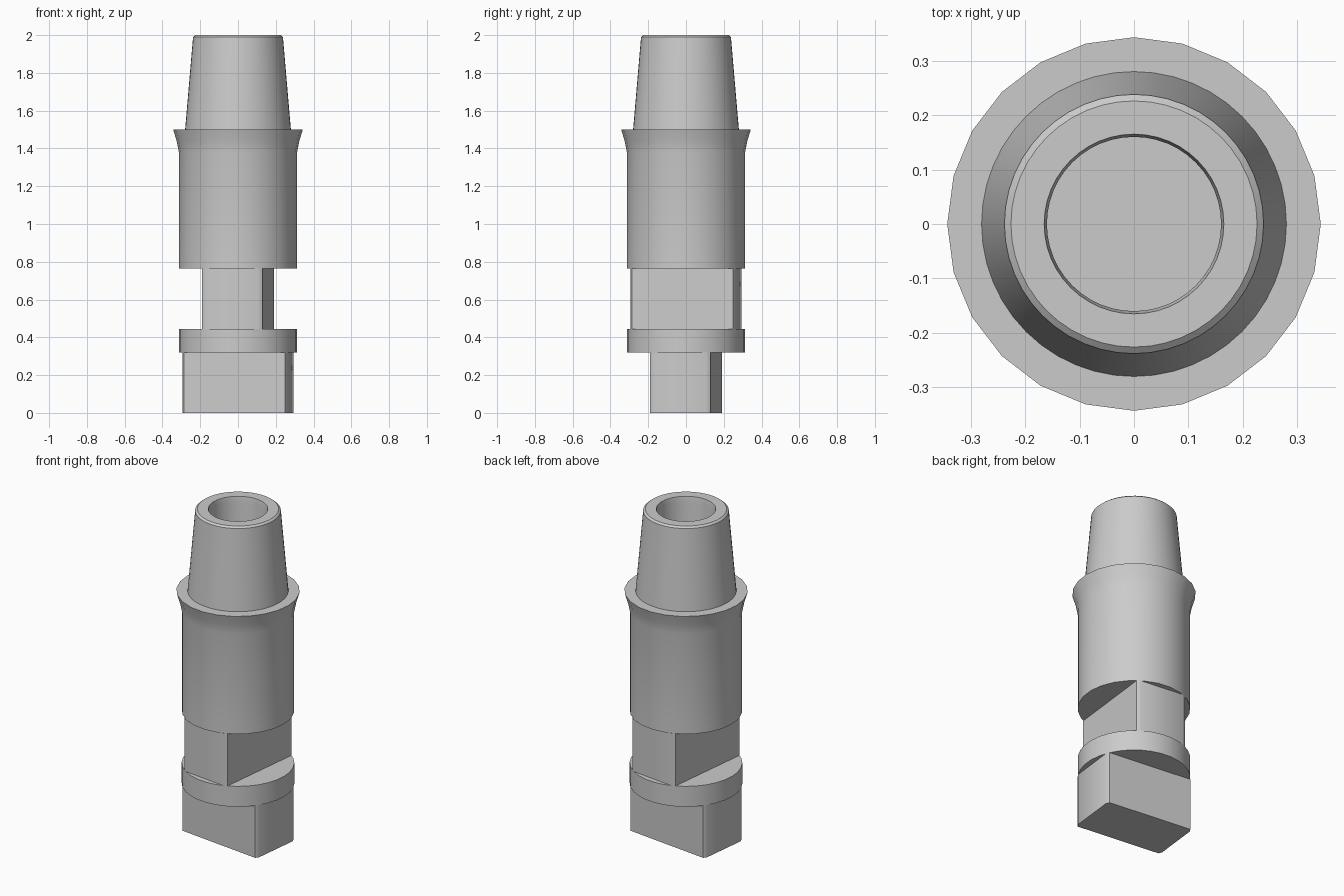
import bpy, bmesh, math

cube = bpy.data.objects.get("Cube")
if cube:
    bpy.data.objects.remove(cube, do_unlink=True)

RADIUS = 0.313          # main shaft radius
TWIST = math.radians(-6.5)

grey = bpy.data.materials.new("machined_grey")
grey.use_nodes = True
colour = (0.6, 0.6, 0.6, 1)
grey.diffuse_color = colour
grey.node_tree.nodes["Principled BSDF"].inputs["Base Color"].default_value = colour


def finish(name, bm):
    bmesh.ops.recalc_face_normals(bm, faces=bm.faces)
    mesh = bpy.data.meshes.new(name)
    bm.to_mesh(mesh)
    bm.free()
    mesh.materials.append(grey)
    obj = bpy.data.objects.new(name, mesh)
    bpy.context.collection.objects.link(obj)
    bpy.ops.object.select_all(action='DESELECT')
    obj.select_set(True)
    bpy.context.view_layer.objects.active = obj
    bpy.ops.object.shade_smooth_by_angle(angle=math.radians(30))
    return obj


def lathe(name, profile, sides):
    """Spin a (radius, height) profile around the z axis."""
    bm = bmesh.new()
    verts = [bm.verts.new((r, 0, z)) for r, z in profile]
    edges = [bm.edges.new(pair) for pair in zip(verts, verts[1:])]
    bmesh.ops.spin(bm, geom=verts + edges, cent=(0, 0, 0), axis=(0, 0, 1),
                   angle=math.tau, steps=sides, use_merge=True)
    bmesh.ops.remove_doubles(bm, verts=bm.verts, dist=1e-5)
    return finish(name, bm)


def flatted_block(name, z0, z1, angle, half_length=0.28, half_width=0.16):
    """Round bar milled to a rectangle, leaving slim arcs at its corners."""
    low = math.acos(half_length / RADIUS)
    high = math.asin(half_width / RADIUS)
    corner = [low + (high - low) * i / 2 for i in range(3)]
    mirrored = [math.pi - a for a in reversed(corner)]
    half = corner + mirrored
    angles = half + [a + math.pi for a in half]
    bm = bmesh.new()
    base = bm.faces.new([bm.verts.new((RADIUS * math.cos(a + angle),
                                       RADIUS * math.sin(a + angle), z0))
                         for a in angles])
    top = bmesh.ops.extrude_face_region(bm, geom=[base], use_keep_orig=True)
    verts = [v for v in top["geom"] if isinstance(v, bmesh.types.BMVert)]
    bmesh.ops.translate(bm, verts=verts, vec=(0, 0, z1 - z0))
    return finish(name, bm)


# Milled blocks, the upper one a quarter turn from the lower one
flatted_block("bottom_tang", 0, 0.32, TWIST)
flatted_block("neck_block", 0.445, 0.765, TWIST + math.pi / 2)

# Round collar between the blocks
lathe("collar", [(0, 0.32), (RADIUS, 0.32), (RADIUS, 0.445), (0, 0.445)], 32)

# Main shaft with a flared shoulder
lathe("shaft_body", [(0, 0.765), (RADIUS, 0.765), (RADIUS, 1.38),
                     (0.325, 1.44), (0.343, 1.5), (0.2, 1.5)], 24)

# Tapered nose with a chamfered rim and a blind bore
lathe("tapered_nose", [(0.28, 1.5), (0.238, 1.99), (0.226, 2), (0.165, 2),
                       (0.16, 1.97), (0.16, 1), (0, 1)], 48)
